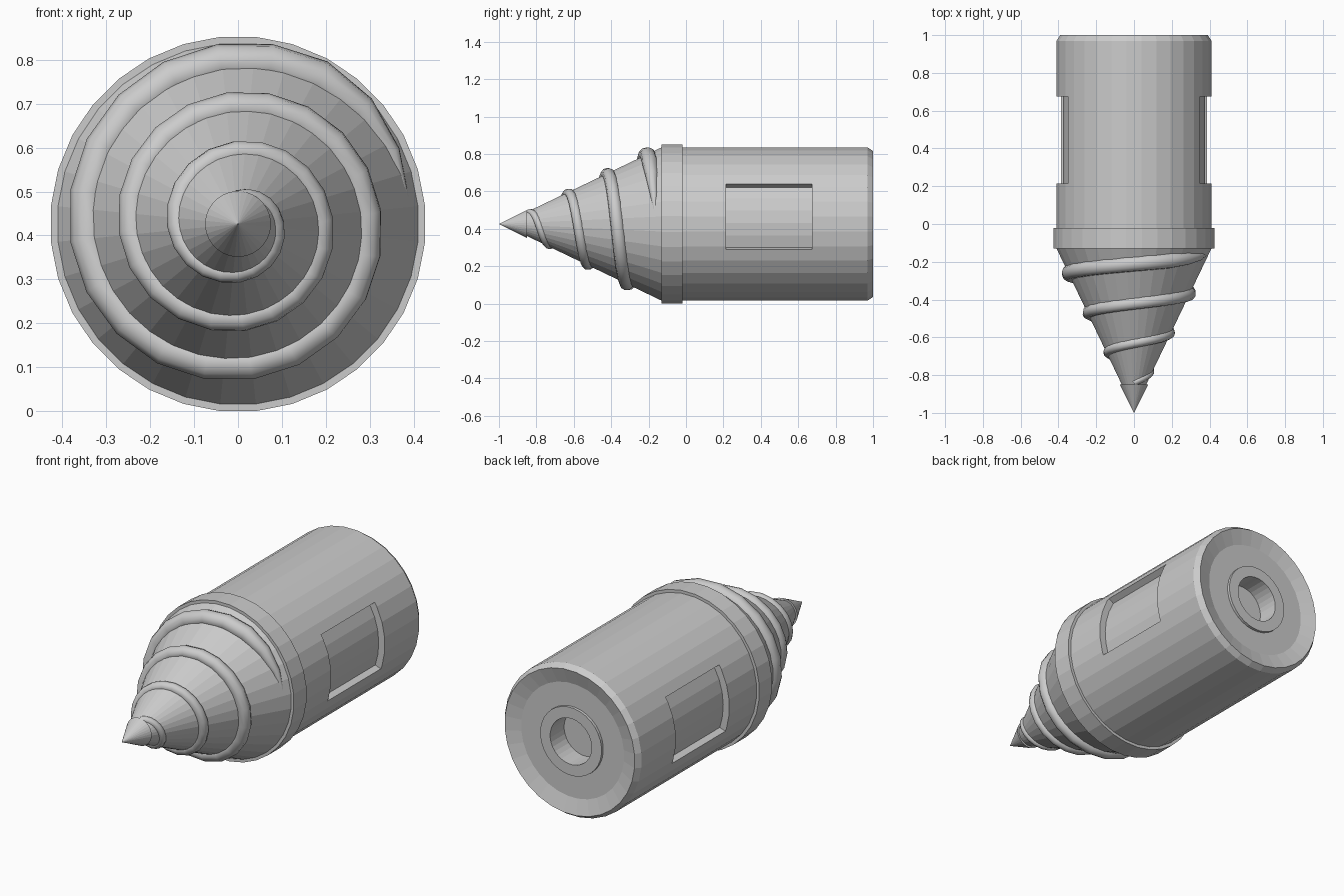
import bpy, bmesh
from math import sin, cos, pi, radians

if "Cube" in bpy.data.objects:
    bpy.data.objects.remove(bpy.data.objects["Cube"])

CZ = 0.426      # height of the long axis
SIDES = 32


def make_object(name, bm):
    bmesh.ops.recalc_face_normals(bm, faces=bm.faces)
    mesh = bpy.data.meshes.new(name)
    bm.to_mesh(mesh)
    bm.free()
    ob = bpy.data.objects.new(name, mesh)
    bpy.context.collection.objects.link(ob)
    return ob


def lathe(name, profile):
    """Turn (radius, y) points around the y axis; radius 0 makes a point."""
    bm = bmesh.new()
    rings = []
    for r, y in profile:
        if r == 0:
            rings.append([bm.verts.new((0, y, CZ))] * SIDES)
        else:
            angles = [(i + 0.5) * 2 * pi / SIDES for i in range(SIDES)]
            rings.append([bm.verts.new((r * cos(a), y, CZ + r * sin(a))) for a in angles])
    for a, b in zip(rings, rings[1:]):
        for i in range(SIDES):
            j = (i + 1) % SIDES
            corners = list(dict.fromkeys((a[i], a[j], b[j], b[i])))
            bm.faces.new(corners)
    for ring, (r, _) in ((rings[0], profile[0]), (rings[-1], profile[-1])):
        if r > 0:
            bm.faces.new(ring)
    return make_object(name, bm)


# Barrel with chamfered rim, shallow dished back, raised ring and socket
body = lathe("body", [
    (0.412, -0.06), (0.412, 0.97), (0.392, 1.0), (0.31, 0.975),
    (0.185, 0.975), (0.185, 0.99), (0.125, 0.99), (0.125, 0.87)])

# Collar, cone and pointed tip
lathe("collar", [(0.428, -0.13), (0.428, -0.02)])
lathe("cone", [(0.412, -0.12), (0.412, -0.13), (0.06, -0.86)])
lathe("tip", [(0.075, -0.85), (0, -1.0)])


# Side pockets: curved wedge cutters, mirrored left and right
def pocket_cutter(name, side):
    bm = bmesh.new()
    steps = 5
    rows = []
    for k in range(steps + 1):
        a = radians(-19.5 + 51 * k / steps)
        rows.append([bm.verts.new((side * r * cos(a), y, CZ + r * sin(a)))
                     for r, y in ((0.375, 0.215), (0.55, 0.215), (0.55, 0.675), (0.375, 0.675))])
    for a, b in zip(rows, rows[1:]):
        for i in range(4):
            j = (i + 1) % 4
            bm.faces.new((a[i], a[j], b[j], b[i]))
    bm.faces.new(rows[0])
    bm.faces.new(rows[-1])
    ob = make_object(name, bm)
    ob.hide_render = True
    ob.hide_set(True)
    return ob


for label, side in (("right", 1), ("left", -1)):
    mod = body.modifiers.new(label + "_pocket", 'BOOLEAN')
    mod.operation = 'DIFFERENCE'
    mod.solver = 'EXACT'
    mod.object = pocket_cutter(label + "_pocket_cutter", side)

bpy.context.view_layer.objects.active = body
for mod in list(body.modifiers):
    cutter = mod.object
    bpy.ops.object.modifier_apply(modifier=mod.name)
    bpy.data.objects.remove(cutter)

# Screw thread: tapering tube wound clockwise around the cone
STEPS, TURNS = 65, 3.23
curve = bpy.data.curves.new("thread", 'CURVE')
curve.dimensions = '3D'
curve.bevel_depth = 1.0
curve.bevel_resolution = 3
curve.use_fill_caps = True
spline = curve.splines.new('POLY')
spline.points.add(STEPS)
for k, p in enumerate(spline.points):
    t = TURNS * k / STEPS
    tube = 0.018 + 0.008 * t
    radius = 0.078 + 0.112 * t - tube
    if t > 3.1:                      # run-out at the collar
        fade = (t - 3.1) / (TURNS - 3.1)
        tube *= 1 - 0.85 * fade
        radius -= 0.008 * fade
    a = pi / 2 - 2 * pi * t
    p.co = (radius * cos(a), -0.84 + 0.21 * t, CZ + radius * sin(a), 1)
    p.radius = tube
spline.use_smooth = True
thread = bpy.data.objects.new("thread", curve)
bpy.context.collection.objects.link(thread)
